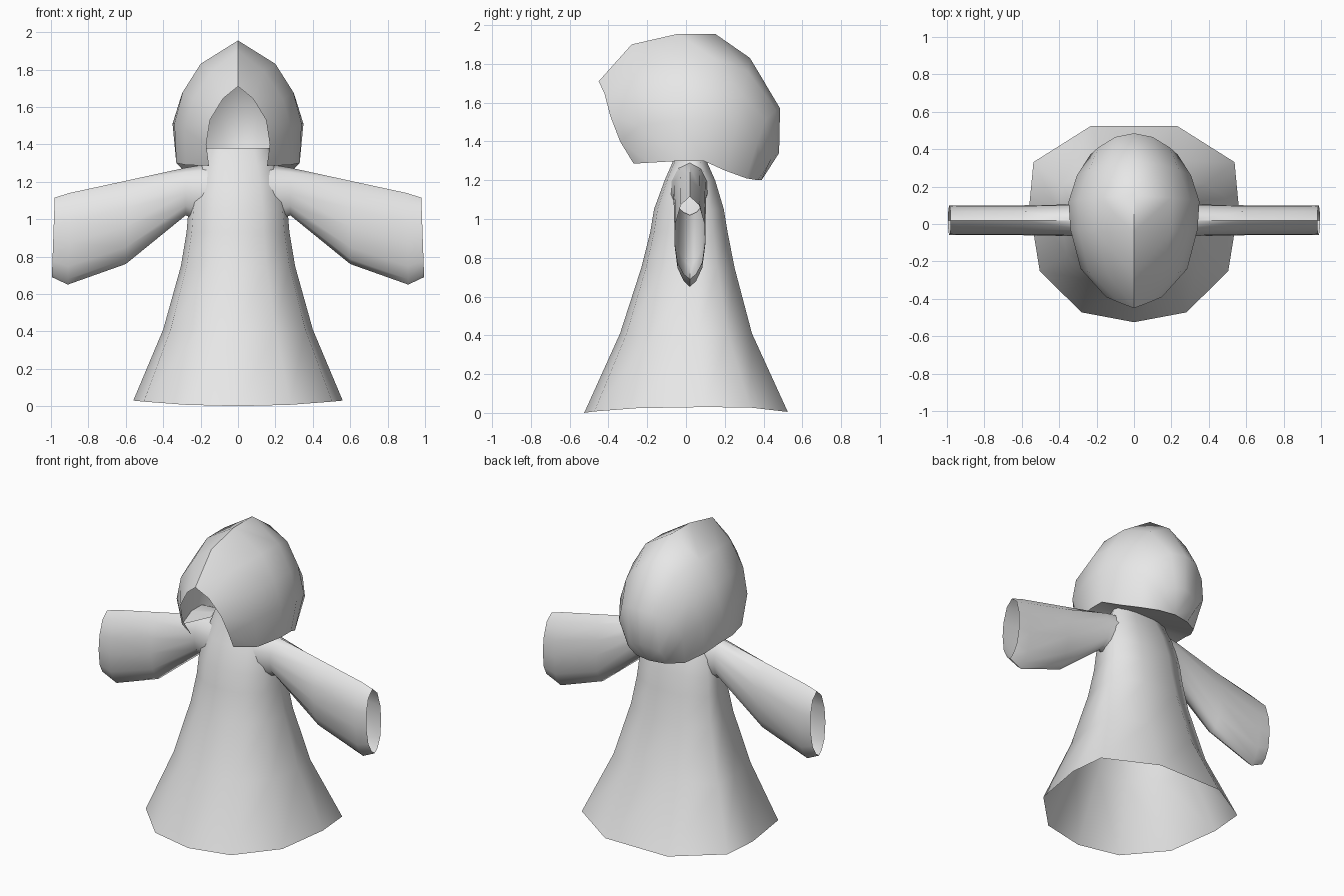
import bpy, bmesh, math

cloth = bpy.data.materials.new("pale grey cloth")
cloth.diffuse_color = (0.8, 0.8, 0.8, 1)


def loft(name, rings, closed=True, mirror=False, angle=60):
    """Skin a list of equally long point rings with quads."""
    bm = bmesh.new()
    rows = [[bm.verts.new(p) for p in ring] for ring in rings]
    n = len(rows[0])
    for a, b in zip(rows, rows[1:]):
        for i in range(n if closed else n - 1):
            j = (i + 1) % n
            bm.faces.new((a[i], a[j], b[j], b[i]))
    if mirror:
        bmesh.ops.mirror(bm, geom=bm.verts[:] + bm.edges[:] + bm.faces[:],
                         axis='X', merge_dist=0.001)
    bmesh.ops.remove_doubles(bm, verts=bm.verts, dist=0.002)
    bmesh.ops.recalc_face_normals(bm, faces=bm.faces)
    mesh = bpy.data.meshes.new(name)
    bm.to_mesh(mesh)
    bm.free()
    mesh.materials.append(cloth)
    obj = bpy.data.objects.new(name, mesh)
    bpy.context.collection.objects.link(obj)
    bpy.ops.object.select_all(action='DESELECT')
    obj.select_set(True)
    bpy.context.view_layer.objects.active = obj
    bpy.ops.object.shade_smooth_by_angle(angle=math.radians(angle))
    return obj


# Robe: eleven-sided outline scaled at each height, open at the hem
half = [(0.5, -0.9), (0.9, -0.48), (1, 0.18), (0.96, 0.63), (0.41, 1)]
outline = [(0, -1)] + half + [(-x, y) for x, y in reversed(half)]
levels = [  # z, half width, half depth, centre y
    (0.00, 0.56, 0.525, 0.0), (0.41, 0.40, 0.34, 0.0),
    (0.75, 0.305, 0.24, 0.01), (0.93, 0.275, 0.20, 0.015),
    (1.05, 0.265, 0.18, 0.015), (1.20, 0.235, 0.13, 0.02),
    (1.29, 0.20, 0.09, 0.02), (1.38, 0.17, 0.06, 0.02)]
loft("robe", [[(x * rx, cy + y * ry, z + (0.03 * x * x if z == 0 else 0))
               for x, y in outline] for z, rx, ry, cy in levels])

# Sleeves: flat tubes hanging lower towards the open cuff
cuts = [  # x at top, x at bottom, top z, bottom z, half depth
    (0.16, 0.18, 1.295, 0.98, 0.10), (0.28, 0.28, 1.275, 1.02, 0.085),
    (0.60, 0.60, 1.205, 0.76, 0.08), (0.90, 0.91, 1.14, 0.65, 0.08),
    (0.98, 0.995, 1.115, 0.69, 0.078)]
section = [(0, 1), (0.6, 0.8), (0.95, 0.35), (1, -0.1), (0.8, -0.6), (0.4, -0.88), (0, -1),
           (-0.4, -0.88), (-0.8, -0.6), (-1, -0.1), (-0.95, 0.35), (-0.6, 0.8)]
for side, label in ((-1, "left"), (1, "right")):
    rings = []
    for xt, xb, zt, zb, d in cuts:
        rings.append([(side * (xt + (xb - xt) * (1 - v) / 2), 0.02 + u * d,
                       (zt + zb) / 2 + v * (zt - zb) / 2) for u, v in section])
    loft(label + "_sleeve", rings)

# Hood: arches from ridge to lower edge, front rim to back
hood = [
    [(0, -.45, 1.71), (.08, -.42, 1.645), (.15, -.39, 1.53), (.17, -.34, 1.40), (.155, -.27, 1.285)],
    [(0, -.28, 1.90), (.14, -.27, 1.79), (.24, -.26, 1.64), (.285, -.24, 1.48), (.28, -.19, 1.29)],
    [(0, -.04, 1.955), (.20, -.04, 1.83), (.295, -.04, 1.68), (.34, -.03, 1.51), (.33, -.02, 1.30)],
    [(0, .15, 1.955), (.20, .14, 1.83), (.30, .13, 1.67), (.35, .12, 1.51), (.33, .09, 1.30)],
    [(0, .33, 1.83), (.14, .32, 1.76), (.24, .29, 1.64), (.305, .26, 1.48), (.28, .20, 1.25)],
    [(0, .485, 1.57), (.10, .465, 1.56), (.19, .41, 1.51), (.235, .37, 1.40), (.21, .31, 1.21)],
    [(0, .48, 1.34), (.06, .465, 1.33), (.11, .44, 1.31), (.13, .42, 1.27), (.11, .37, 1.20)],
    [(0, .39, 1.20)] * 5]
loft("hood", hood, closed=False, mirror=True)

# Hood floor: joins the lower edge of the hood to the neck
neck = [(.17, -.04, 1.31), (.18, 0, 1.32), (.17, .03, 1.33),
        (.15, .06, 1.33), (.12, .075, 1.33), (.06, .08, 1.33), (0, .08, 1.33)]
loft("hood_floor", [[arch[-1] for arch in hood[1:]], neck],
     closed=False, mirror=True)
